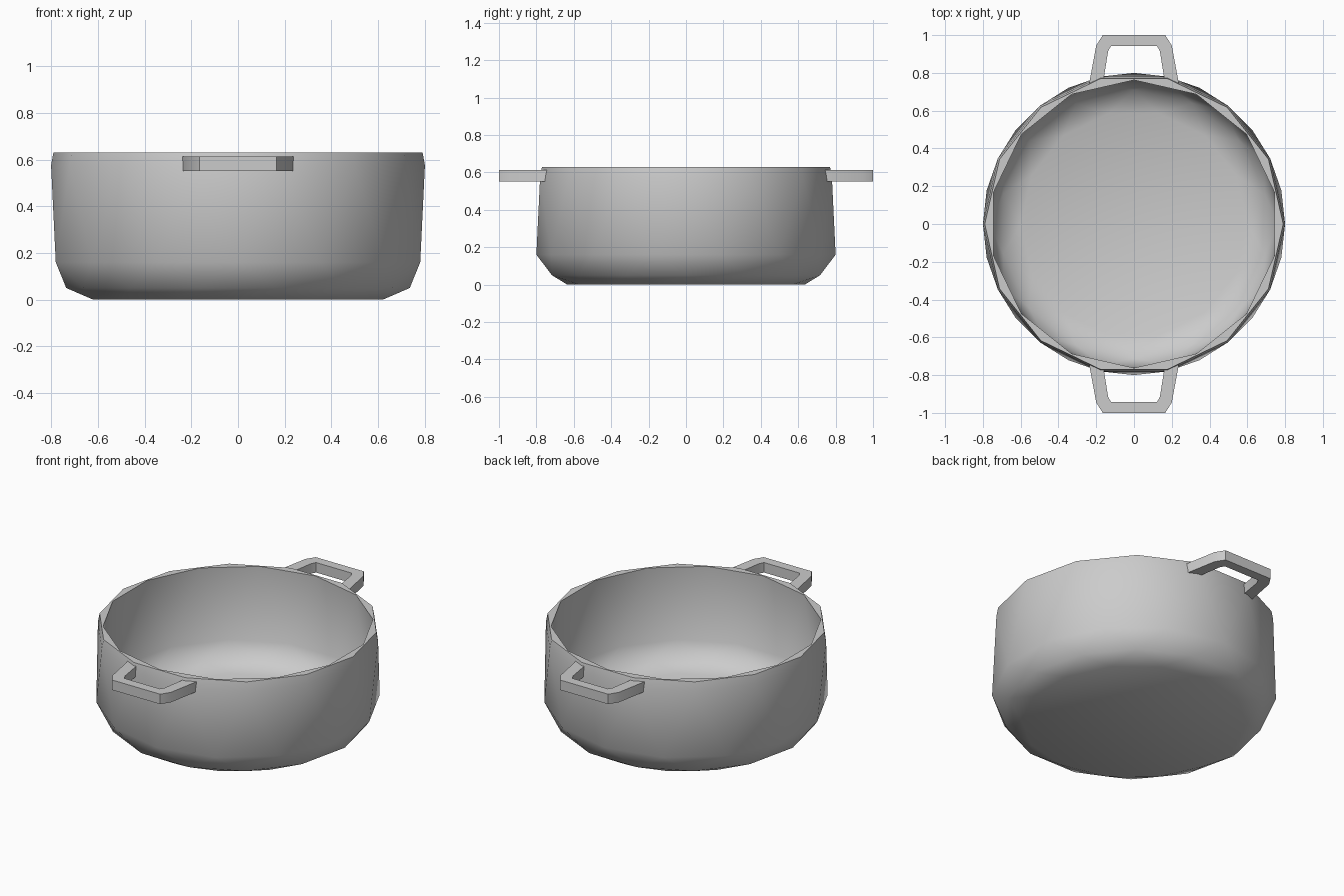
import bpy, bmesh
from math import cos, sin, pi, radians

if "Cube" in bpy.data.objects:
    bpy.data.objects.remove(bpy.data.objects["Cube"])

SIDES = 14


def finish(name, bm, angle):
    bmesh.ops.recalc_face_normals(bm, faces=bm.faces)
    mesh = bpy.data.meshes.new(name)
    bm.to_mesh(mesh)
    bm.free()
    obj = bpy.data.objects.new(name, mesh)
    bpy.context.collection.objects.link(obj)
    bpy.ops.object.select_all(action='DESELECT')
    obj.select_set(True)
    bpy.context.view_layer.objects.active = obj
    bpy.ops.object.shade_smooth_by_angle(angle=radians(angle))
    return obj


def bridge(bm, a, b, pa, pb):
    # Quads for aligned rings, alternating triangles for staggered rings
    for i in range(SIDES):
        j = (i + 1) % SIDES
        if pa == pb:
            bm.faces.new((a[i], a[j], b[j], b[i]))
        else:
            low, high = (a, b) if pa == 0 else (b, a)
            bm.faces.new((low[i], low[j], high[i]))
            bm.faces.new((high[i], low[j], high[j]))


# Pot body: radius, height, half-step stagger, from base over rim to inner floor
profile = [
    (0.635, 0.0, 0), (0.735, 0.05, 1), (0.80, 0.16, 0),
    (0.80, 0.575, 1), (0.79, 0.63, 1),
    (0.762, 0.63, 0), (0.765, 0.17, 1), (0.71, 0.075, 0), (0.60, 0.035, 1),
]
bm = bmesh.new()
rings = []
for r, z, p in profile:
    ring = []
    for i in range(SIDES):
        a = pi / 2 + 2 * pi * (i + p / 2) / SIDES
        ring.append(bm.verts.new((r * cos(a), r * sin(a), z)))
    rings.append(ring)
for k in range(len(rings) - 1):
    bridge(bm, rings[k], rings[k + 1], profile[k][2], profile[k + 1][2])
bm.faces.new(rings[0])
bm.faces.new(rings[-1])
finish("pot_body", bm, 50)

# Handles: flat bracket loops on the front and back
half_outer = [(0.238, 0.74), (0.20, 0.945), (0.165, 1.0)]
half_inner = [(0.165, 0.74), (0.137, 0.915), (0.122, 0.942)]


def handle(name, side):
    bm = bmesh.new()
    sections = []
    half = list(zip(half_outer, half_inner))
    path = [(1, s) for s in half] + [(-1, s) for s in reversed(half)]
    for sx, (o, n) in path:
        sections.append([bm.verts.new((sx * x, side * y, z)) for (x, y), z in
                         ((o, 0.55), (o, 0.612), (n, 0.612), (n, 0.55))])
    for s, t in zip(sections, sections[1:]):
        for i in range(4):
            j = (i + 1) % 4
            bm.faces.new((s[i], s[j], t[j], t[i]))
    bm.faces.new(sections[0])
    bm.faces.new(sections[-1])
    finish(name, bm, 30)


handle("front_handle", -1)
handle("back_handle", 1)
